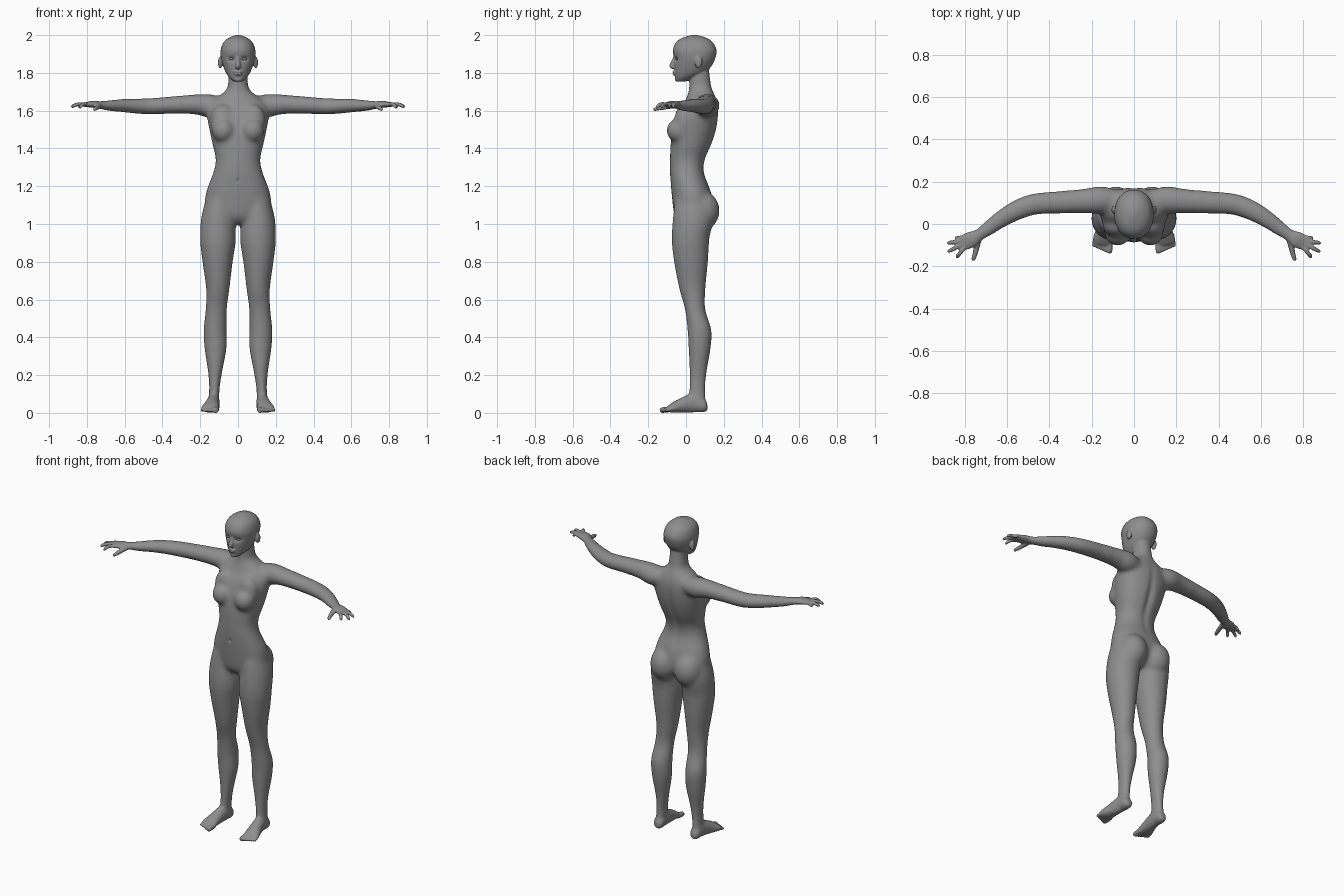
import bpy, bmesh
from math import cos, sin, pi, exp, copysign
from mathutils import Vector, Matrix

cube = bpy.data.objects.get("Cube")
if cube:
    bpy.data.objects.remove(cube, do_unlink=True)

skin = bpy.data.materials.new("matte_grey")
skin.use_nodes = True
GREY = (0.27, 0.27, 0.27, 1)
skin.diffuse_color = GREY
skin.node_tree.nodes["Principled BSDF"].inputs["Base Color"].default_value = GREY

SIDES = 32
bm = bmesh.new()


def spline(rows, steps=5):
    """Smooth curve through every row of numbers."""
    out = []
    for i in range(len(rows) - 1):
        quad = [rows[max(i - 1, 0)], rows[i], rows[i + 1], rows[min(i + 2, len(rows) - 1)]]
        for k in range(steps):
            t = k / steps
            out.append([b + t * ((c - a) + t * (2 * a - 5 * b + 4 * c - d + t * (3 * (b - c) + d - a))) / 2
                        for a, b, c, d in zip(*quad)])
    return out + [list(rows[-1])]


def skin_rings(rings):
    """Bridge rings of points and cap both ends."""
    rings = [[bm.verts.new(p) for p in ring] for ring in rings]
    for low, high in zip(rings, rings[1:]):
        for i in range(SIDES):
            j = (i + 1) % SIDES
            bm.faces.new((low[i], low[j], high[j], high[i]))
    bm.faces.new(rings[0][::-1])
    bm.faces.new(rings[-1])


def circle(power=2):
    for i in range(SIDES):
        c, s = cos(2 * pi * i / SIDES), sin(2 * pi * i / SIDES)
        yield copysign(abs(c) ** (2 / power), c), copysign(abs(s) ** (2 / power), s)


def stack(rows, side=1, power=2):
    """Level sections: height, centre x, half width, front y, back y."""
    skin_rings([[(side * (cx + c * hx), (yf + yb) / 2 + s * (yb - yf) / 2, z)
                 for c, s in circle(power)] for z, cx, hx, yf, yb in spline(rows)])


def tube(rows, side=1):
    """Sections square to a path: x, y, z, half width, half height."""
    rows = spline(rows)
    rings = []
    for i, (x, y, z, w, h) in enumerate(rows):
        along = Vector(rows[min(i + 1, len(rows) - 1)][:3]) - Vector(rows[max(i - 1, 0)][:3])
        across = Vector((0, 0, 1)).cross(along).normalized()
        up = along.cross(across).normalized()
        pts = [Vector((x, y, z)) + across * c * w + up * s * h for c, s in circle()]
        rings.append([(side * p.x, p.y, p.z) for p in pts])
    skin_rings(rings)


def blob(target, centre, radii, side=1):
    x, y, z = centre
    place = Matrix.Translation((side * x, y, z)) @ Matrix.Diagonal((*radii, 1))
    bmesh.ops.create_uvsphere(target, u_segments=32, v_segments=20, radius=1, matrix=place)


# Torso and neck
stack([(1.0, 0, .06, -.03, .08), (1.04, 0, .13, -.06, .13), (1.1, 0, .175, -.07, .145),
       (1.18, 0, .166, -.078, .13), (1.27, 0, .132, -.085, .097), (1.34, 0, .118, -.085, .102),
       (1.42, 0, .135, -.082, .137), (1.5, 0, .152, -.07, .162), (1.58, 0, .165, -.045, .172),
       (1.64, 0, .15, -.01, .168), (1.69, 0, .085, .01, .15), (1.72, 0, .058, .016, .136),
       (1.77, 0, .05, .018, .127), (1.83, 0, .05, .02, .12)], power=2.2)

# Head
stack([(1.754, 0, .022, -.046, -.005), (1.772, 0, .044, -.056, .04), (1.8, 0, .064, -.06, .1),
       (1.84, 0, .08, -.064, .138), (1.88, 0, .091, -.064, .156), (1.92, 0, .092, -.07, .162),
       (1.96, 0, .078, -.054, .143), (1.985, 0, .05, -.022, .11), (2.0, 0, .012, .03, .06)],
      power=2.15)

# Nose and lips
tube([(0, -.06, 1.885, .009, .008), (0, -.068, 1.86, .01, .01),
      (0, -.078, 1.838, .014, .011), (0, -.066, 1.826, .015, .008)])
blob(bm, (0, -.063, 1.805), (.025, .011, .006))
blob(bm, (0, -.06, 1.793), (.022, .012, .006))
blob(bm, (0, -.046, 1.766), (.022, .014, .013))

fingers = [((.795, -.064), (.845, -.066), 1.622), ((.806, -.079), (.882, -.09), 1.624),
           ((.81, -.095), (.88, -.132), 1.622), ((.8, -.11), (.839, -.158), 1.618)]

for side in (1, -1):
    # Chest and seat
    blob(bm, (.077, -.04, 1.495), (.063, .064, .066), side)
    blob(bm, (.082, -.012, 1.545), (.065, .05, .09), side)
    blob(bm, (.085, .085, 1.07), (.086, .094, .105), side)
    blob(bm, (.094, .067, 1.855), (.012, .02, .032), side)  # ear

    # Arm and palm
    tube([(.06, .1, 1.625, .05, .04), (.15, .113, 1.626, .066, .062), (.22, .109, 1.633, .06, .054),
          (.34, .103, 1.63, .053, .046), (.46, .095, 1.623, .05, .043), (.53, .075, 1.624, .048, .04),
          (.6, .04, 1.627, .043, .036), (.68, -.015, 1.627, .034, .027), (.73, -.05, 1.63, .028, .02),
          (.77, -.073, 1.634, .038, .018), (.808, -.09, 1.631, .036, .012)], side)

    # Fingers and thumb
    for (x0, y0), (x1, y1), tip in fingers:
        dx, dy = x1 - x0, y1 - y0
        tube([(x0 - dx / 4, y0 - dy / 4, 1.632, .011, .011),
              (x0 + dx / 2, y0 + dy / 2, 1.634, .0105, .0105),
              (x1 - dx / 15, y1 - dy / 15, tip, .009, .009), (x1, y1, tip, .004, .004)], side)
    tube([(.735, -.065, 1.627, .018, .014), (.748, -.13, 1.615, .013, .012),
          (.759, -.168, 1.607, .01, .009), (.76, -.174, 1.606, .005, .005)], side)

    # Leg
    stack([(1.12, .098, .075, -.06, .13), (1.03, .106, .09, -.07, .145), (.92, .106, .095, -.076, .124),
           (.8, .108, .08, -.063, .116), (.66, .107, .062, -.036, .103), (.55, .115, .056, -.006, .102),
           (.44, .121, .061, .008, .134), (.34, .119, .058, .014, .13), (.22, .121, .038, .019, .11),
           (.13, .125, .028, .018, .102), (.04, .13, .03, .01, .106)], side)

    # Foot and toes
    tube([(.128, .113, .035, .016, .018), (.128, .095, .036, .03, .034), (.13, .04, .052, .033, .05),
          (.138, -.02, .04, .038, .04), (.147, -.07, .026, .047, .026),
          (.152, -.098, .018, .044, .014)], side)
    for i in range(5):
        x, size = .114 + .018 * i, .015 - .0012 * i - .002 * (i > 0)
        reach = -.138 + .007 * i
        tube([(x, -.075, .02, size, size), (x + .003, reach + .01, .014, size, size),
              (x + .004, reach, .012, size / 2, size / 2)], side)

# Fuse all parts into one skin
bmesh.ops.recalc_face_normals(bm, faces=bm.faces)
mesh = bpy.data.meshes.new("body")
bm.to_mesh(mesh)
bm.free()
body = bpy.data.objects.new("body", mesh)
bpy.context.collection.objects.link(body)
fuse = body.modifiers.new("fuse", "REMESH")
fuse.mode = "VOXEL"
fuse.voxel_size = .005
fused = bpy.data.meshes.new_from_object(body.evaluated_get(bpy.context.evaluated_depsgraph_get()))
body.modifiers.clear()
body.data = fused

# Soften the joins, most of all around shoulders, hips and ankles
bm = bmesh.new()
bm.from_mesh(fused)


def soften(rule, times):
    chosen = [v for v in bm.verts if rule(v.co)]
    for _ in range(times):
        bmesh.ops.smooth_vert(bm, verts=chosen, factor=.5, use_axis_x=True, use_axis_y=True, use_axis_z=True)


def push(centre, radii, depth):
    """Soft sculpt stroke along y, mirrored."""
    for v in bm.verts:
        p = (abs(v.co.x), v.co.y, v.co.z)
        d = sum(((a - b) / r) ** 2 for a, b, r in zip(p, centre, radii))
        if d < 6:
            v.co.y += depth * exp(-d)


soften(lambda p: True, 3)
soften(lambda p: .07 < p.z < 1.74 and abs(p.x) < .65, 16)
soften(lambda p: .9 < p.z < 1.72 and abs(p.x) < .3, 30)

# Eye sockets, mouth line, spine groove and navel
push((.034, -.06, 1.874), (.017, .03, .011), .013)
push((0, -.07, 1.799), (.022, .02, .003), .006)
push((0, .15, 1.42), (.022, .08, .16), -.012)
push((0, -.085, 1.23), (.008, .03, .01), .006)
for v in bm.verts:
    v.co.z = max(v.co.z, 0)
bm.to_mesh(fused)
bm.free()


def finish(obj):
    obj.data.materials.clear()
    obj.data.materials.append(skin)
    obj.data.shade_smooth()


finish(body)

# Eyes
for side, name in ((1, "left_eye"), (-1, "right_eye")):
    ball = bmesh.new()
    blob(ball, (.034, -.045, 1.874), (.014, .011, .007), side)
    eye = bpy.data.objects.new(name, bpy.data.meshes.new(name))
    ball.to_mesh(eye.data)
    ball.free()
    bpy.context.collection.objects.link(eye)
    finish(eye)
